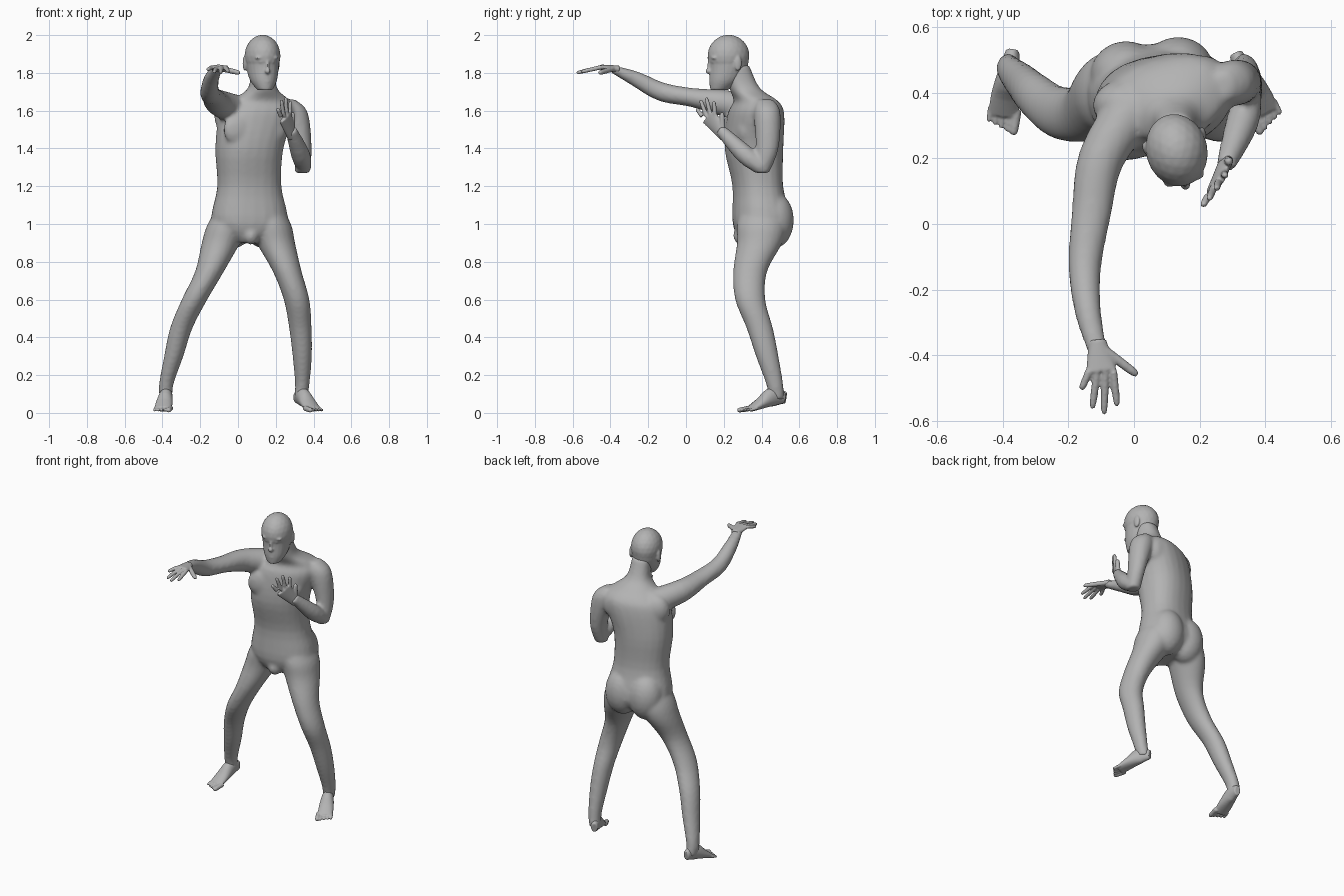
import bpy
import bmesh
import math
from mathutils import Vector, Matrix

default_cube = bpy.data.objects.get("Cube")
if default_cube:
    bpy.data.objects.remove(default_cube, do_unlink=True)

UP = Vector((0, 0, 1))
RIGHTWARD = Vector((1, 0, 0))

grey = (.45, .45, .45, 1)
skin = bpy.data.materials.new("grey_skin")
skin.use_nodes = True
skin.diffuse_color = grey
skin.node_tree.nodes["Principled BSDF"].inputs["Base Color"].default_value = grey


def spline(rows, steps=4):
    """Interpolate rows of numbers smoothly with a Catmull-Rom curve."""
    result = []
    last = len(rows) - 1
    for i in range(last):
        before, start, end, after = (rows[min(max(i + k, 0), last)] for k in range(-1, 3))
        for k in range(steps):
            t = k / steps
            row = []
            for p, q, r, s in zip(before, start, end, after):
                slope_in, slope_out = (r - p) / 2, (s - q) / 2
                bend = 3 * (r - q) - 2 * slope_in - slope_out
                ease = 2 * (q - r) + slope_in + slope_out
                row.append(q + t * (slope_in + t * (bend + t * ease)))
            result.append(row)
    return result + [list(rows[last])]


def loft(bm, rows, normal=None, side=RIGHTWARD, end_side=None, power=2, sides=24):
    """Closed tube through rings given as x, y, z, half width, half depth."""
    rows = spline(rows)
    last = len(rows) - 1
    centres = [Vector(row[:3]) for row in rows]
    rings = []
    for i, (centre, row) in enumerate(zip(centres, rows)):
        axis = normal or (centres[min(i + 1, last)] - centres[max(i - 1, 0)]).normalized()
        across = side.lerp(end_side or side, min(1, 2 * i / last))
        u = (across - axis * across.dot(axis)).normalized()
        v = axis.cross(u)
        ring = []
        for k in range(sides):
            angle = math.tau * k / sides
            c, s = math.cos(angle), math.sin(angle)
            c = math.copysign(abs(c) ** (2 / power), c)
            s = math.copysign(abs(s) ** (2 / power), s)
            ring.append(bm.verts.new(centre + u * c * row[3] + v * s * row[4]))
        rings.append(ring)
    for low, high in zip(rings, rings[1:]):
        for k in range(sides):
            following = (k + 1) % sides
            bm.faces.new((low[k], low[following], high[following], high[k]))
    bm.faces.new(rings[0][::-1])
    bm.faces.new(rings[-1])


def blob(bm, frame, centre, radii):
    """Ellipsoid muscle or facial feature placed in a local frame."""
    matrix = frame @ Matrix.Translation(centre) @ Matrix.Diagonal((*radii, 1))
    bmesh.ops.create_icosphere(bm, subdivisions=3, radius=1, matrix=matrix)


def digit(bm, base, tip, radius, side):
    """Tapered finger, thumb or toe."""
    loft(bm, [(*base, radius, radius), (*base.lerp(tip, .8), radius * .9, radius * .9),
              (*tip, radius / 2, radius / 2)], side=side, sides=10)


def frame_at(origin, yaw):
    return Matrix.Translation(origin) @ Matrix.Rotation(yaw, 4, "Z")


def finish(bm, name, voxel, smoothing):
    """Fuse the overlapping shells of a part into one smooth skin."""
    bmesh.ops.recalc_face_normals(bm, faces=bm.faces)
    mesh = bpy.data.meshes.new(name)
    bm.to_mesh(mesh)
    bm.free()
    mesh.materials.append(skin)
    part = bpy.data.objects.new(name, mesh)
    bpy.context.collection.objects.link(part)
    fuse = part.modifiers.new("fuse", "REMESH")
    fuse.mode = "VOXEL"
    fuse.voxel_size = voxel
    fuse.use_smooth_shade = True
    relax = part.modifiers.new("relax", "SMOOTH")
    relax.factor = .5
    relax.iterations = smoothing


# Frames of the hips, the twisted chest and the turned head
hips = frame_at((.06, .4, 1), .08)
chest = frame_at((.06, .36, 1.5), .3)
face = frame_at((.13, .225, 1.7), .25)
body = bmesh.new()

# Torso from crotch to neck
loft(body, [(.05, .38, .9, .06, .09), (.06, .4, 1, .2, .15), (.06, .38, 1.2, .17, .13),
            (.06, .36, 1.4, .18, .15), (.1, .37, 1.58, .2, .14), (.12, .37, 1.65, .16, .11),
            (.13, .31, 1.72, .075, .08), (.13, .27, 1.84, .06, .065)],
     UP, hips.col[0].to_3d(), chest.col[0].to_3d(), power=2.3)

# Chest, shoulder blades, seat and groin
for s in (-1, 1):
    blob(body, chest, (s * .075, -.1, 0), (.1, .04, .09))
    blob(body, chest, (.03 + s * .12, .04, .07), (.09, .07, .1))
    blob(body, hips, (s * .08, .06, .02), (.11, .105, .15))
blob(body, hips, (0, -.11, -.06), (.04, .04, .05))

# Legs: height, y and half depth shared, then x of the right and of the left
leg_rows = [(1.12, .4, .1, 0, .13), (1, .4, .13, -.05, .17), (.9, .39, .12, -.09, .2),
            (.75, .34, .09, -.15, .26), (.6, .34, .08, -.23, .31), (.45, .39, .07, -.3, .33),
            (.3, .43, .06, -.34, .34), (.15, .47, .045, -.38, .34), (.07, .48, .04, -.38, .33)]
for column in (3, 4):
    loft(body, [(row[column], row[1], row[0], row[2] * .85, row[2]) for row in leg_rows], UP)

# Right arm stretched forward
loft(body, [(0, .36, 1.6, .08, .08), (-.1, .2, 1.64, .07, .07), (-.13, .03, 1.67, .06, .05),
            (-.15, -.13, 1.7, .05, .05), (-.14, -.27, 1.77, .04, .04), (-.11, -.39, 1.82, .03, .02)])

# Left arm bent in a guard: upper arm, then forearm
loft(body, [(.27, .42, 1.66, .03, .04), (.3, .43, 1.59, .07, .07),
            (.34, .43, 1.4, .05, .06), (.34, .4, 1.27, .04, .04)], UP)
loft(body, [(.35, .4, 1.3, .04, .04), (.33, .31, 1.37, .05, .05), (.28, .18, 1.5, .03, .03)])
finish(body, "body", .011, 6)

# Head: skull over a narrowing jaw
head = bmesh.new()
blob(head, face, (0, 0, .19), (.094, .112, .112))
jaw = [(-.05, .01, .04), (-.02, .06, .07), (0, .13, .085), (0, .2, .09)]
loft(head, [(*(face @ Vector((0, y, z))), half, half * 1.2) for y, z, half in jaw],
     UP, face.col[0].to_3d())
# Nose bridge, nose tip and lips
blob(head, face, (0, -.1, .14), (.01, .015, .04))
blob(head, face, (0, -.11, .11), (.015, .015, .015))
blob(head, face, (0, -.09, .055), (.025, .015, .015))
# Brow, eye and ear on both sides
for s in (-1, 1):
    blob(head, face, (s * .035, -.09, .18), (.03, .015, .01))
    blob(head, face, (s * .03, -.09, .16), (.015, .012, .01))
    blob(head, face, (s * .09, .03, .15), (.01, .02, .04))
finish(head, "head", .006, 3)


def hand(name, wrist, knuckles, across, reach, thumb):
    """Palm, four fanned fingers from the little one on, and a thumb."""
    bm = bmesh.new()
    wrist, knuckles, across, reach, thumb = map(Vector, (wrist, knuckles, across, reach, thumb))
    palm = []
    for step in range(-1, 6):
        t = step / 5
        palm.append((*wrist.lerp(knuckles, t), (1.2 + .7 * t) * across.length, .02 - .006 * t))
    loft(bm, palm, side=across)
    for i in range(4):
        offset = across * (i - 1.5)
        length = 1 - .16 * (1.9 - i) ** 2
        digit(bm, knuckles + offset, knuckles + offset * 1.5 + reach * length, .012, across)
    digit(bm, wrist.lerp(knuckles, .2) + across * .8, thumb, .015, UP)
    finish(bm, name, .005, 2)


hand("right_hand", (-.11, -.37, 1.82), (-.1, -.45, 1.83), (.025, 0, 0),
     (-.01, -.13, -.03), (.01, -.46, 1.8))
hand("left_hand", (.28, .19, 1.48), (.25, .12, 1.57), (.016, .023, 0),
     (-.01, -.03, .1), (.29, .19, 1.59))


def foot(name, heel, forward, inner):
    """Heel-to-ball loft and five toes; inner is the sign of the big toe's side."""
    bm = bmesh.new()
    heel, forward = Vector(heel), Vector(forward).normalized()
    lateral = UP.cross(forward) * inner
    rows = [(0, .08, .02, .03), (.07, .085, .035, .05), (.14, .05, .045, .03), (.2, .02, .045, .015)]
    loft(bm, [(*(heel + forward * along + UP * height), half, thick)
              for along, height, half, thick in rows], side=lateral)
    for i in range(5):
        base = heel + forward * .18 + lateral * .02 * (2 - i) + UP * .025
        tip = base + forward * (.075 - .007 * i) - UP * .012
        digit(bm, base, tip, .009 if i else .015, lateral)
    finish(bm, name, .005, 1)


foot("right_foot", (-.37, .53, 0), (-.15, -1, 0), 1)
foot("left_foot", (.31, .52, 0), (.5, -1, 0), -1)
